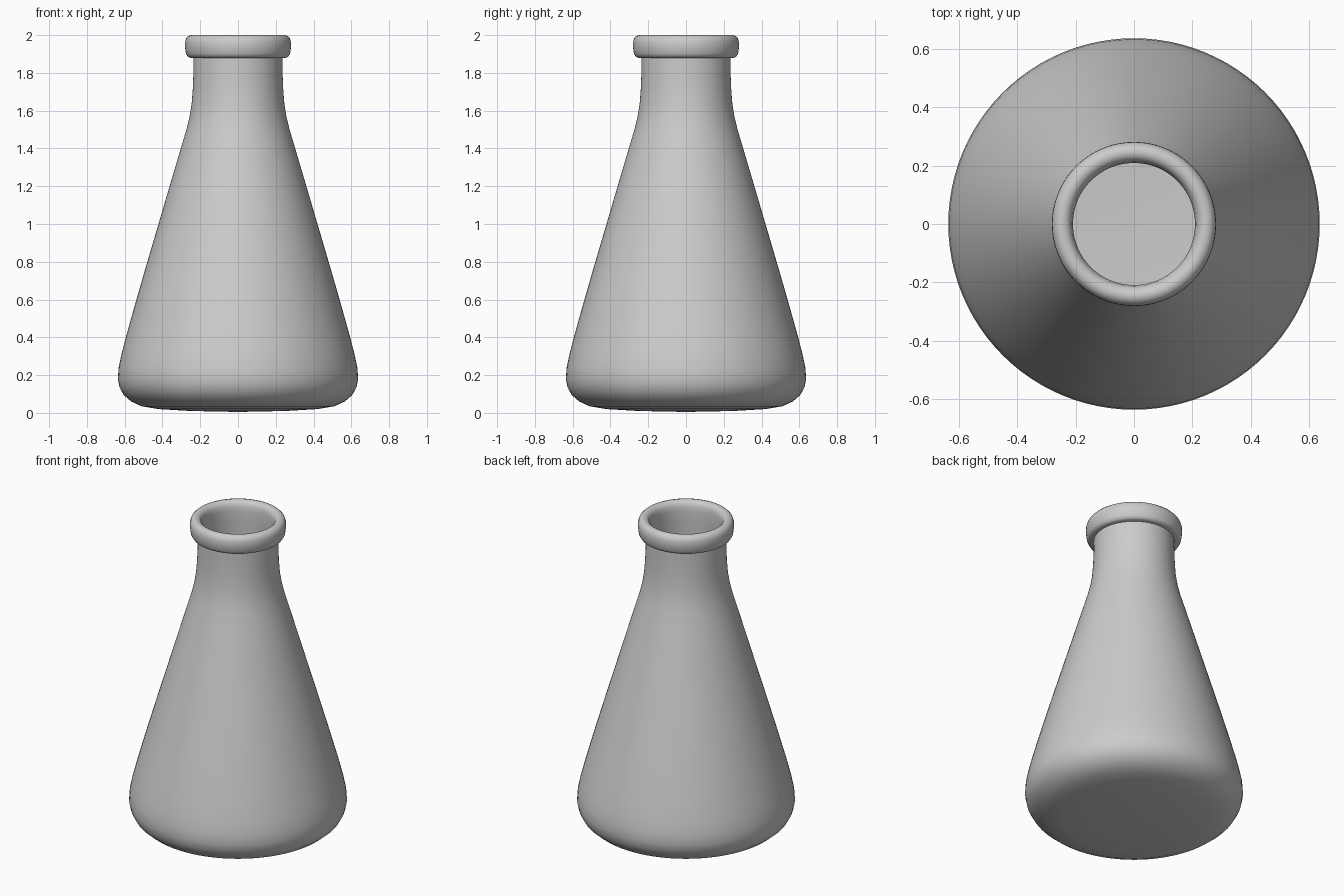
import bpy, bmesh, math

SEGMENTS = 96

glass = bpy.data.materials.new("pale grey glass")
glass.diffuse_color = (0.6, 0.6, 0.6, 1)


def lathe(name, profile, closed=False):
    """Spin an (r, z) profile about the z axis."""
    bm = bmesh.new()
    verts = [bm.verts.new((r, 0, z)) for r, z in profile]
    pairs = list(zip(verts, verts[1:]))
    if closed:
        pairs.append((verts[-1], verts[0]))
    edges = [bm.edges.new(p) for p in pairs]
    bmesh.ops.spin(bm, geom=verts + edges, cent=(0, 0, 0), axis=(0, 0, 1),
                   angle=math.tau, steps=SEGMENTS)
    bmesh.ops.remove_doubles(bm, verts=bm.verts, dist=0.0001)
    bmesh.ops.recalc_face_normals(bm, faces=bm.faces)
    mesh = bpy.data.meshes.new(name)
    bm.to_mesh(mesh)
    bm.free()
    mesh.materials.append(glass)
    obj = bpy.data.objects.new(name, mesh)
    bpy.context.collection.objects.link(obj)
    bpy.context.view_layer.objects.active = obj
    obj.select_set(True)
    bpy.ops.object.shade_smooth_by_angle(angle=math.radians(40))
    obj.select_set(False)
    return obj


# Conical body: outer skin from base centre up the neck, then down the inside
outer = [(0, 0.005), (0.25, 0.01), (0.42, 0.02), (0.51, 0.035), (0.565, 0.06),
         (0.605, 0.095), (0.627, 0.135), (0.636, 0.18), (0.632, 0.24),
         (0.617, 0.31), (0.594, 0.40), (0.538, 0.60), (0.48, 0.80),
         (0.421, 1.00), (0.362, 1.20), (0.303, 1.40), (0.273, 1.50),
         (0.256, 1.57), (0.245, 1.64), (0.239, 1.72), (0.236, 1.80),
         (0.235, 1.92)]
inner = [(0.21, 1.92), (0.211, 1.80), (0.214, 1.72), (0.22, 1.64),
         (0.231, 1.57), (0.248, 1.50), (0.278, 1.40), (0.337, 1.20),
         (0.396, 1.00), (0.455, 0.80), (0.513, 0.60), (0.569, 0.40),
         (0.592, 0.31), (0.607, 0.24), (0.611, 0.18), (0.602, 0.14),
         (0.582, 0.11), (0.545, 0.08), (0.50, 0.06), (0.42, 0.045),
         (0.25, 0.033), (0, 0.028)]
lathe("flask_body", outer + inner)

# Rounded lip around the mouth
lip = [(0.21, 1.88), (0.255, 1.88), (0.267, 1.886), (0.276, 1.902),
       (0.281, 1.94), (0.28, 1.965), (0.274, 1.984), (0.262, 1.996),
       (0.247, 2.0), (0.232, 1.997), (0.22, 1.987), (0.213, 1.97),
       (0.209, 1.945)]
lathe("mouth_lip", lip, closed=True)
